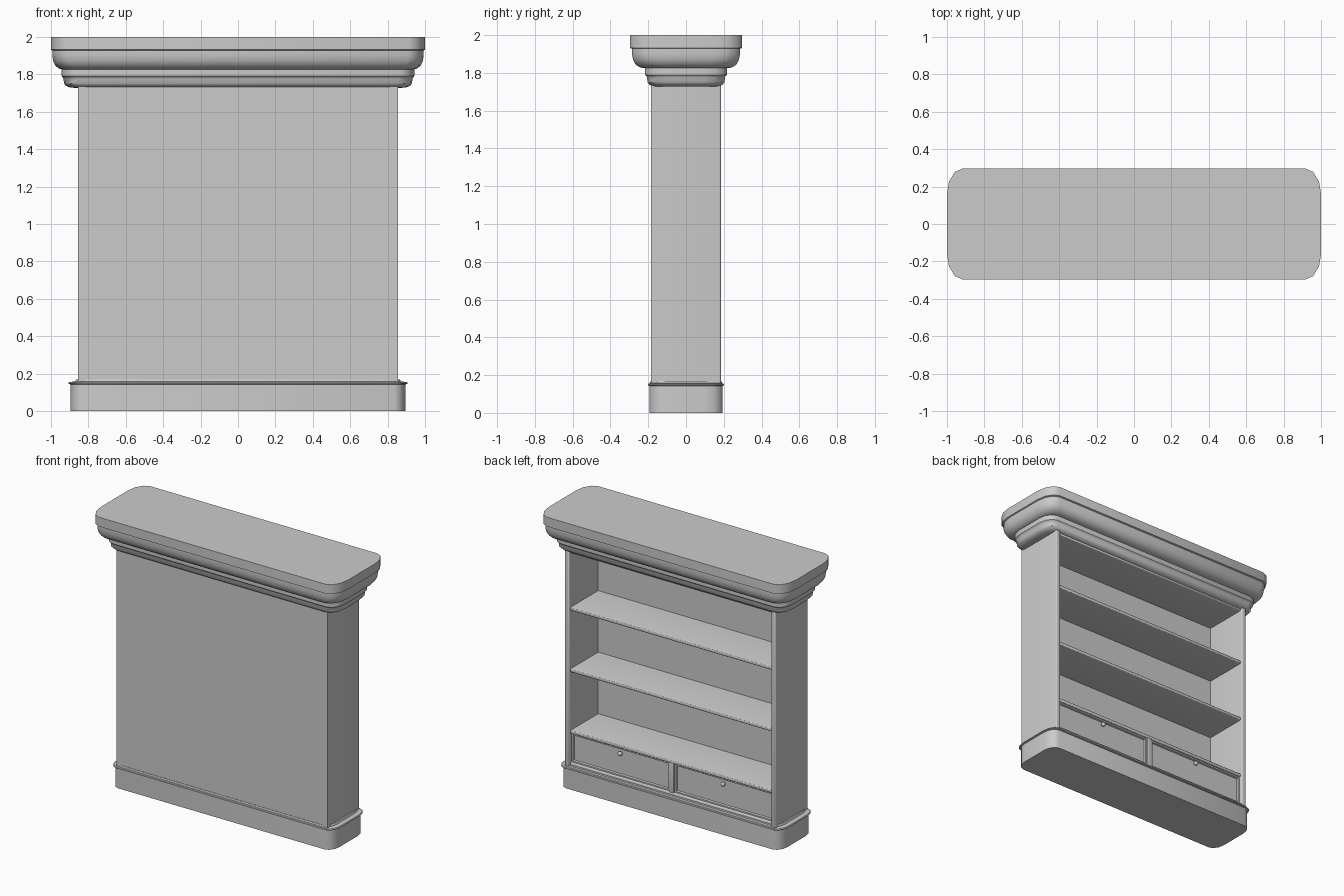
import bpy, bmesh
from math import sin, cos, pi, radians

if "Cube" in bpy.data.objects:
    bpy.data.objects.remove(bpy.data.objects["Cube"])


def finish(name, bm, smooth=35):
    bmesh.ops.recalc_face_normals(bm, faces=bm.faces)
    me = bpy.data.meshes.new(name)
    bm.to_mesh(me)
    bm.free()
    ob = bpy.data.objects.new(name, me)
    bpy.context.collection.objects.link(ob)
    bpy.ops.object.select_all(action='DESELECT')
    bpy.context.view_layer.objects.active = ob
    ob.select_set(True)
    bpy.ops.object.shade_smooth_by_angle(angle=radians(smooth))
    return ob


def box(name, x0, x1, y0, y1, z0, z1, bevel=0.0):
    bm = bmesh.new()
    bmesh.ops.create_cube(bm, size=1)
    for v in bm.verts:
        v.co = ((x0 + x1) / 2 + v.co.x * (x1 - x0),
                (y0 + y1) / 2 + v.co.y * (y1 - y0),
                (z0 + z1) / 2 + v.co.z * (z1 - z0))
    if bevel:
        # round only the edges facing the open (+y) side
        es = [e for e in bm.edges if all(v.co.y > y1 - 1e-5 for v in e.verts)]
        bmesh.ops.bevel(bm, geom=es, offset=bevel, segments=3, profile=0.5,
                        affect='EDGES')
    return finish(name, bm)


def moulding(name, profile, rx, ry, n=3):
    """Stack of rounded rectangles: profile holds (half x, half y, z)."""
    bm = bmesh.new()
    rings = []
    for hx, hy, z in profile:
        ring = []
        for q in range(4):
            sx = 1 if q in (0, 3) else -1
            sy = 1 if q in (0, 1) else -1
            for i in range(n + 1):
                a = (q + i / n) * pi / 2
                ring.append(bm.verts.new((sx * (hx - rx) + rx * cos(a),
                                          sy * (hy - ry) + ry * sin(a), z)))
        rings.append(ring)
    for a, b in zip(rings, rings[1:]):
        for i in range(len(a)):
            j = (i + 1) % len(a)
            bm.faces.new((a[i], a[j], b[j], b[i]))
    bm.faces.new(rings[0])
    bm.faces.new(rings[-1])
    return finish(name, bm)


# plinth with a small bead on top
moulding("base", [(.895, .193, 0), (.895, .193, .143), (.905, .2, .146),
                  (.907, .201, .151), (.902, .198, .156), (.87, .19, .158),
                  (.865, .188, .17)], .06, .09)

# cornice: lower and upper stepped mouldings
moulding("lower_cornice", [(.86, .165, 1.727), (.895, .178, 1.729),
                           (.92, .194, 1.738), (.93, .204, 1.752),
                           (.932, .206, 1.775), (.936, .209, 1.783),
                           (.942, .216, 1.79), (.942, .216, 1.83)], .075, .11)
moulding("upper_cornice", [(.94, .23, 1.826), (.955, .245, 1.83),
                           (.975, .268, 1.845), (.988, .28, 1.87),
                           (.992, .286, 1.9), (.992, .286, 1.928),
                           (1.0, .297, 1.932), (1.0, .297, 2.0)], .085, .14)

# carcass: closed panel on the front, sides with rounded edges
box("rear_panel", -.84, .84, -.185, -.15, .15, 1.74)
for s, side in ((-1, "left"), (1, "right")):
    a, b = sorted((s * .815, s * .854))
    box(side + "_side", a, b, -.186, .186, .15, 1.74, .012)
box("top_rail", -.82, .82, -.16, .172, 1.715, 1.75, .01)
box("bottom_rail", -.82, .82, -.16, .172, .15, .185, .01)

# shelves
for i, z in enumerate((.42, .87, 1.32)):
    box(f"shelf_{i + 1}", -.82, .82, -.16, .17, z - .025, z, .008)

# divider between drawers
box("drawer_divider", -.018, .018, -.15, .168, .17, .4, .006)

# framed drawers with round knobs
for s, side in ((-1, "left"), (1, "right")):
    a, b = sorted((s * .02, s * .813))
    bm = bmesh.new()
    bmesh.ops.create_cube(bm, size=1)
    for v in bm.verts:
        v.co = ((a + b) / 2 + v.co.x * (b - a), .01 + v.co.y * .3,
                .29 + v.co.z * .208)
    face = [f for f in bm.faces if f.calc_center_median().y > .15]
    bmesh.ops.inset_region(bm, faces=face, thickness=.014, depth=0)
    bmesh.ops.inset_region(bm, faces=face, thickness=.006, depth=-.012)
    finish(side + "_drawer", bm, 25)

    bm = bmesh.new()
    bmesh.ops.create_uvsphere(bm, u_segments=16, v_segments=10, radius=.016)
    for v in bm.verts:
        v.co.x += (a + b) / 2
        v.co.y += .168
        v.co.z += .355
    finish(side + "_knob", bm, 60)
